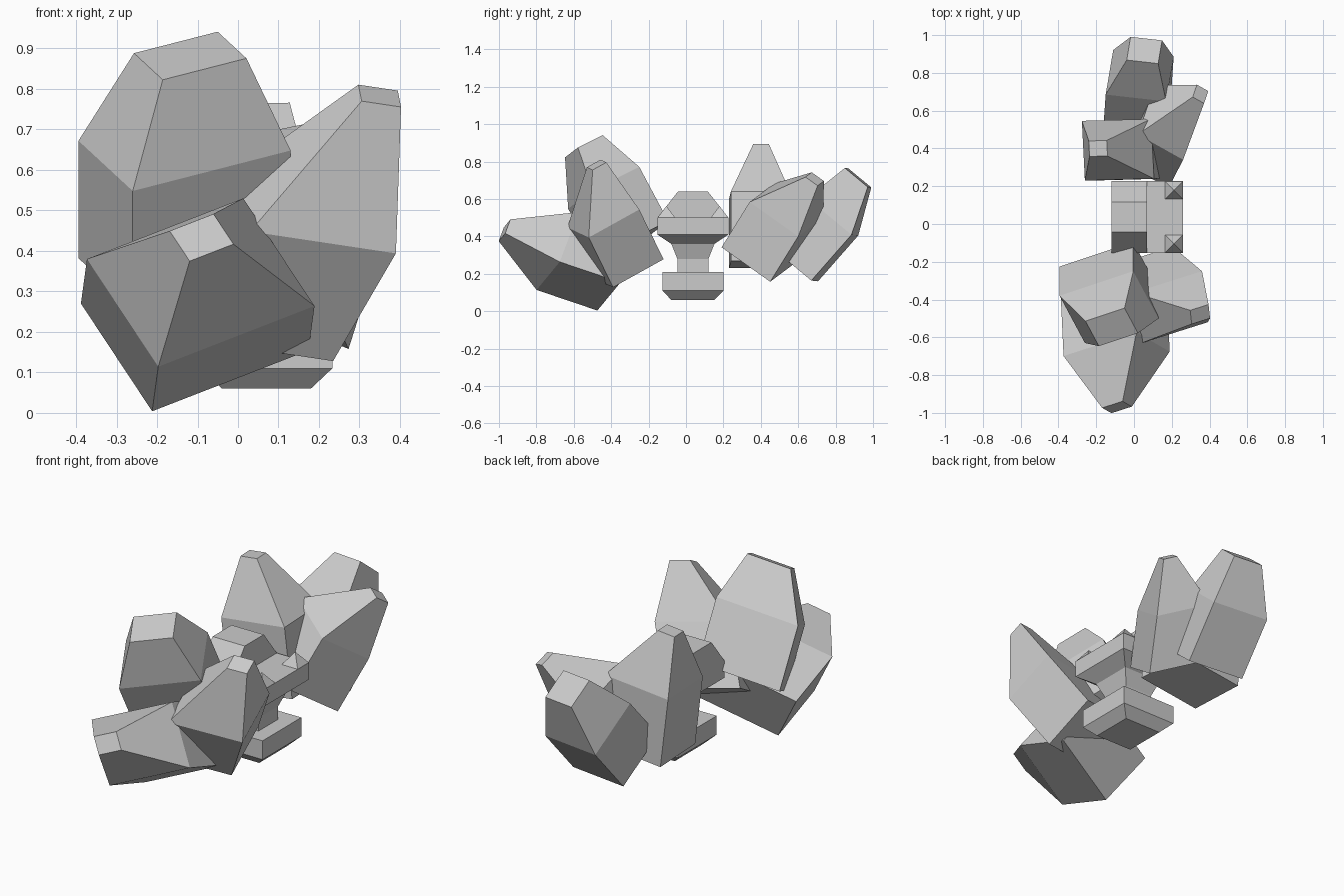
import bpy, bmesh
from mathutils import Vector as V


def loft(name, rings):
    """Closed solid through a stack of four-cornered rings (centre, half side u, half side v)."""
    bm = bmesh.new()
    loops = []
    for c, u, v in rings:
        c, u, v = V(c), V(u), V(v)
        loops.append([bm.verts.new(c + u * i + v * j)
                      for i, j in ((-1, -1), (1, -1), (1, 1), (-1, 1))])
    for lo, hi in zip(loops, loops[1:]):
        for k in range(4):
            n = (k + 1) % 4
            bm.faces.new((lo[k], lo[n], hi[n], hi[k]))
    bm.faces.new(loops[0][::-1])
    bm.faces.new(loops[-1])
    bmesh.ops.recalc_face_normals(bm, faces=bm.faces)
    me = bpy.data.meshes.new(name)
    bm.to_mesh(me)
    bm.free()
    ob = bpy.data.objects.new(name, me)
    bpy.context.collection.objects.link(ob)
    return ob


def shard(name, base, axis, u, v, cap, ratio):
    """Tilted box from base along axis, then tapering to a small cap."""
    mid = V(base) + V(axis)
    loft(name, [(base, u, v), (mid, u, v), (cap, V(u) * ratio, V(v) * ratio)])


def stack(name, x, y, levels):
    """Upright stack of rectangles (z, half x, half y)."""
    loft(name, [((x, y, z), (hx, 0, 0), (0, hy, 0)) for z, hx, hy in levels])


# Front cluster of shards
shard("front_low_shard", (-0.107, -0.362, 0.212), (0.015, -0.325, 0.11),
      (0.193, 0.062, 0.075), (-0.088, 0.05, 0.133), (-0.09, -0.97, 0.433), 0.28)
shard("front_right_shard", (0.04, -0.312, 0.23), (0.155, -0.13, 0.266),
      (0.18, 0.057, -0.027), (-0.015, 0.135, 0.075), (0.35, -0.478, 0.783), 0.27)
shard("front_left_shard", (-0.132, -0.285, 0.37), (0, -0.155, 0.29),
      (0.195, 0.065, 0.05), (-0.067, 0.125, 0.062), (-0.118, -0.546, 0.882), 0.53)

# Back cluster of shards
shard("back_far_shard", (0.015, 0.57, 0.26), (0.015, 0.215, 0.245),
      (0.16, -0.018, 0.002), (0.02, 0.118, -0.098), (0.055, 0.92, 0.714), 0.52)
shard("back_right_shard", (0.108, 0.387, 0.30), (0.077, 0.15, 0.242),
      (-0.12, 0.067, 0.05), (0.045, 0.13, -0.092), (0.352, 0.688, 0.707), 0.25)
shard("back_left_shard", (-0.04, 0.393, 0.25), (-0.045, 0, 0.37),
      (0.183, 0.005, 0.02), (-0.008, 0.158, 0), (-0.19, 0.4, 0.89), 0.26)

# Central pedestal: chamfered foot, neck, flared seat
CX, CY = 0.07, 0.037
stack("foot", CX, CY, [(0.06, 0.11, 0.115), (0.11, 0.163, 0.163), (0.21, 0.163, 0.163)])
stack("neck", CX, CY, [(0.2, 0.083, 0.083), (0.28, 0.083, 0.083), (0.36, 0.115, 0.115)])
stack("seat", CX, CY, [(0.36, 0.115, 0.115), (0.41, 0.19, 0.19), (0.5, 0.19, 0.19)])
stack("raised_back", CX - 0.095, CY, [(0.49, 0.095, 0.19), (0.5, 0.095, 0.19), (0.64, 0.095, 0.08)])

# Small pyramids on the seat corners
for side, label in ((-1, "front"), (1, "back")):
    stack(label + "_spike", CX + 0.142, CY + side * 0.142,
          [(0.49, 0.047, 0.047), (0.5, 0.047, 0.047), (0.56, 0.002, 0.002)])
